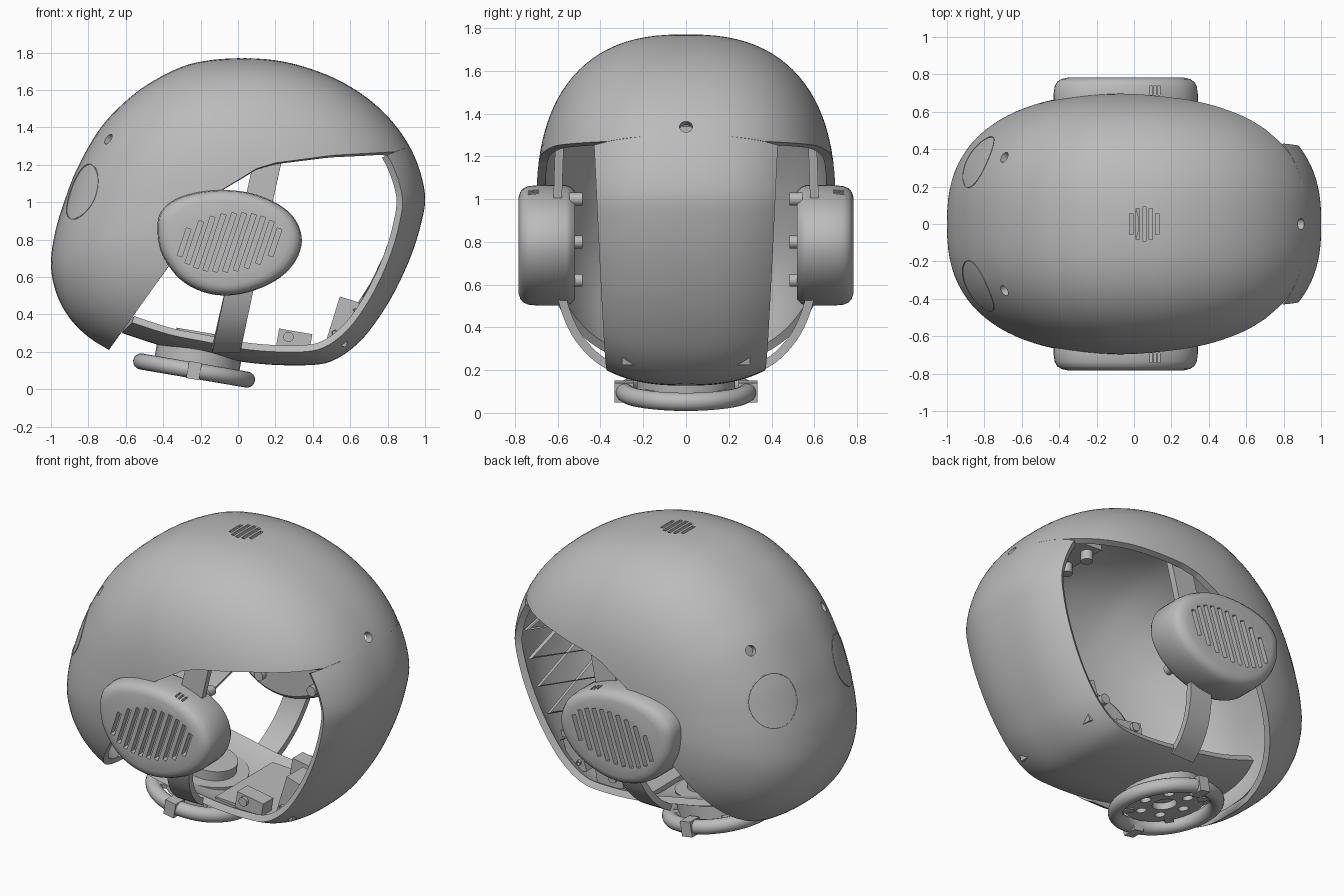
import bpy, bmesh, math
from mathutils import Vector, Matrix, Euler

if "Cube" in bpy.data.objects:
    bpy.data.objects.remove(bpy.data.objects["Cube"])

grey = bpy.data.materials.new("plain grey")
grey.use_nodes = True
grey.diffuse_color = (0.5, 0.5, 0.5, 1)
grey.node_tree.nodes["Principled BSDF"].inputs["Base Color"].default_value = (0.5, 0.5, 0.5, 1)

MID, HALF_W, POW = Vector((0, 0, 0.95)), 0.7, 2.5


def finish(ob, smooth=True):
    bpy.ops.object.select_all(action='DESELECT')
    ob.select_set(True)
    bpy.context.view_layer.objects.active = ob
    if ob.type == 'CURVE':
        bpy.ops.object.convert(target='MESH')
    ob.data.materials.clear()
    ob.data.materials.append(grey)
    if smooth:
        bpy.ops.object.shade_smooth_by_angle(angle=math.radians(35))
    return ob


def from_bmesh(name, bm):
    me = bpy.data.meshes.new(name)
    bm.to_mesh(me)
    bm.free()
    ob = bpy.data.objects.new(name, me)
    bpy.context.collection.objects.link(ob)
    return ob


def apply_mod(ob, kind, **settings):
    mod = ob.modifiers.new(kind, kind)
    for key, value in settings.items():
        setattr(mod, key, value)
    bpy.context.view_layer.objects.active = ob
    bpy.ops.object.modifier_apply(modifier=mod.name)


def cut(ob, cutter):
    cutter.hide_render = True
    apply_mod(ob, 'BOOLEAN', object=cutter, operation='DIFFERENCE', solver='EXACT')
    bpy.data.objects.remove(cutter)


def solid(name, items):
    """Boxes and cylinders (unit sized) placed as one object."""
    bm = bmesh.new()
    for kind, loc, size, rot in items:
        m = Matrix.LocRotScale(Vector(loc), rot, Vector(size))
        if kind == 'box':
            bmesh.ops.create_cube(bm, size=1, matrix=m)
        else:
            bmesh.ops.create_cone(bm, cap_ends=True, segments=32, radius1=0.5,
                                  radius2=0.5, depth=1, matrix=m)
    return from_bmesh(name, bm)


def tilt(a):
    return Euler((0, a, 0)).to_quaternion()


def aim(d):
    return Vector(d).to_track_quat('Z', 'Y')


def grid(name, rows):
    bm = bmesh.new()
    vs = [[bm.verts.new(p) for p in row] for row in rows]
    for a, b in zip(vs, vs[1:]):
        for j in range(len(a) - 1):
            bm.faces.new((a[j], b[j], b[j + 1], a[j + 1]))
    bmesh.ops.remove_doubles(bm, verts=bm.verts, dist=0.0001)
    return from_bmesh(name, bm)


def spline(pts, steps=8, closed=False):
    pts = [Vector(p) for p in pts]
    ext = [pts[-1]] + pts + pts[:2] if closed else [pts[0]] + pts + [pts[-1]]
    out = []
    for a, b, c, d in zip(ext, ext[1:], ext[2:], ext[3:]):
        for k in range(steps):
            t = k / steps
            out.append(0.5 * (2 * b + (c - a) * t + (2 * a - 5 * b + 4 * c - d) * t * t
                              + (3 * b - a - 3 * c + d) * t ** 3))
    return out if closed else out + [pts[-1]]


def polar(pts):
    """Unwrapped (angle, radius) pairs about MID, angle falling."""
    out, last = [], None
    for x, z in pts:
        a = math.atan2(z - MID.z, x)
        if last is None:
            a %= math.tau
        else:
            a = last + (a - last + math.pi) % math.tau - math.pi
        out.append((a, math.hypot(x, z - MID.z)))
        last = a
    return out


def radius(table, a):
    for (a0, r0), (a1, r1) in zip(table, table[1:]):
        if a >= a1:
            t = (a0 - a) / (a0 - a1) if a0 != a1 else 0
            return r0 + (r1 - r0) * max(0, t)
    return table[-1][1]


# Shell: side outline, from the rear lip over the crown to the chin tail
outline = polar(spline([
    (-.69, .21), (-.8, .28), (-.9, .38), (-.97, .51), (-1, .66), (-.98, .83), (-.93, 1),
    (-.86, 1.18), (-.74, 1.39), (-.6, 1.54), (-.45, 1.65), (-.25, 1.74), (0, 1.77),
    (.25, 1.75), (.5, 1.67), (.7, 1.55), (.85, 1.4), (.95, 1.23), (1, 1.04), (.98, .89),
    (.92, .7), (.82, .49), (.7, .31), (.6, .21), (.5, .15), (.4, .13), (.2, .13),
    (0, .15), (-.2, .19), (-.4, .23), (-.62, .3)]))
edge_pts = [(-.69, .21), (-.39, .63), (-.08, 1.07), (.02, 1.13), (.1, 1.18), (.2, 1.21),
            (.5, 1.25), (.84, 1.27)]
opening = polar([Vector(a).lerp(Vector(b), k / 12) for a, b in zip(edge_pts, edge_pts[1:])
                 for k in range(12)] + [edge_pts[-1]])
START, END, CORNER = outline[0][0], outline[-1][0], opening[-1][0]


def shrink(y):
    return (1 - (abs(y) / HALF_W) ** POW) ** (1 / POW)


def surface(a, y, s):
    r = radius(outline, a) * s
    return Vector((r * math.cos(a), y, MID.z + r * math.sin(a)))


def project(p):
    d = Vector(p) - MID
    a = math.atan2(d.z, d.x) % math.tau
    if a > START:
        a -= math.tau
    f = ((math.hypot(d.x, d.z) / radius(outline, a)) ** POW
         + (abs(d.y) / HALF_W) ** POW) ** (1 / POW)
    return MID + d / f


def shell_row(a):
    if a >= CORNER:
        s = min(1, radius(opening, a) / radius(outline, a))
    else:
        s = shrink(0.43 - 0.06 * min(1, (CORNER - a) / 1.5))
    top = math.acos(min(1, s ** (POW / 2)))
    row = []
    for j in range(-22, 23):
        phi = top * j / 22
        y = math.copysign(HALF_W * abs(math.sin(phi)) ** (2 / POW), phi)
        row.append(surface(a, y, math.cos(phi) ** (2 / POW)))
    return row


N = 220
angles = [START + (END - START) * (i / N) ** 1.5 for i in range(N + 1)]
angles = sorted(angles + [CORNER, CORNER - 0.001], reverse=True)
shell = grid("head_shell", [shell_row(a) for a in angles])
apply_mod(shell, 'SOLIDIFY', thickness=0.04, offset=-1)

# Crown vent slots and sensor holes
holes = []
for k in range(-2, 3):
    u = k * 0.035
    holes.append(('box', (.055 + u, 0, 1.77), (.02, 2 * math.sqrt(.0081 - u * u), .2), tilt(0)))
for spot in [(-.68, .35, 1.33), (-.68, -.35, 1.33), (.92, 0, 1.35)]:
    p = project(spot)
    holes.append(('cyl', p, (.06, .06, .2), aim(p - MID)))
cut(shell, solid("shell_cutter", holes))
finish(shell)


def tube(name, pts, r, closed=False):
    cu = bpy.data.curves.new(name, 'CURVE')
    cu.dimensions, cu.bevel_depth, cu.bevel_resolution = '3D', r, 1
    sp = cu.splines.new('POLY')
    sp.points.add(len(pts) - 1)
    for q, p in zip(sp.points, pts):
        q.co = (*p, 1)
    sp.use_cyclic_u = closed
    ob = bpy.data.objects.new(name, cu)
    bpy.context.collection.objects.link(ob)
    return finish(ob)


# Round panel seams on the rear, bracing inside the face strip
for side in (-1, 1):
    c = project((-.85, side * .34, 1.06))
    q = aim(Vector((-1, side * .55, .3)))
    ring = [project(c + q @ Vector((math.cos(t), math.sin(t), 0)) * .155)
            for t in (math.tau * k / 40 for k in range(40))]
    tube("panel_seam", ring, .003, True)
    zig = []
    for k in range(7):
        y = .34 * side * (-1) ** k
        zig.append(MID + (surface(.3 - k * .2, y, shrink(y)) - MID) * .935)
    tube("strip_brace", zig, .014)

# Ear pods with slanted grille slots
egg = spline([(-.43, .84), (-.41, .95), (-.3, 1.03), (-.1, 1.065), (.1, 1.04), (.27, .95),
              (.34, .82), (.31, .69), (.2, .58), (.02, .51), (-.15, .51), (-.3, .58),
              (-.4, .71)], 5, True)
ear_mid = Vector((-.045, .785))
levels = [(.52, .9), (.54, .97), (.56, 1), (.69, 1), (.735, .985), (.76, .95), (.775, .89),
          (.783, .8)]
for side in (-1, 1):
    bm = bmesh.new()
    loops = []
    for y, s in levels:
        pts = [ear_mid + (p - ear_mid) * s for p in egg]
        loops.append([bm.verts.new((p.x, side * y, p.y)) for p in pts])
    n = len(egg)
    for a, b in zip(loops, loops[1:]):
        for i in range(n):
            bm.faces.new((a[i], a[(i + 1) % n], b[(i + 1) % n], b[i]))
    bm.faces.new(loops[0])
    bm.faces.new(loops[-1])
    bmesh.ops.recalc_face_normals(bm, faces=bm.faces)
    ear = from_bmesh("ear_pod", bm)
    slots = []
    for k in range(10):
        u = (k - 4.5) * .054
        h = .33 * math.sqrt(1 - (u / .275) ** 2)
        slots.append(('box', (ear_mid.x + u, side * .78, ear_mid.y), (.026, .07, h), tilt(.32)))
    for k in range(3):
        slots.append(('box', (.09 + k * .022, side * .715, 1.04), (.01, .05, .08), tilt(0)))
    cut(ear, solid("ear_cutter", slots))
    finish(ear)
    pegs = [('cyl', (x, side * .515, z), (.06, .06, .06), aim((0, 1, 0)))
            for x in (-.2, .16) for z in (.62, .8, 1)]
    finish(solid("ear_bolts", pegs))

    # Curved support band from the chin up behind the ear
    path = spline([(.34, .21), (.43, .27), (.52, .38), (.58, .54), (.6, .75), (.6, 1),
                   (.59, 1.3)], 5)
    rows = [[(-.11 + .22 * p.y + w, side * p.x, p.y) for w in (-.075, .075)] for p in path]
    band = grid("support_band", rows)
    apply_mod(band, 'SOLIDIFY', thickness=.04, offset=0)
    finish(band)

    # Chin brackets with bolts
    bolt = aim((0, 1, 0))
    finish(solid("chin_bracket", [
        ('box', (.3, side * .27, .26), (.18, .1, .1), tilt(.17)),
        ('cyl', (.27, side * .325, .28), (.055, .055, .03), bolt),
        ('box', (.56, side * .22, .36), (.11, .16, .25), tilt(.3))]))

# Upper mounting plate and pegs behind the brow
brow = [('box', (.66, 0, 1.33), (.26, .7, .03), tilt(.05))]
brow += [('cyl', (x, y, 1.3), (.07, .07, .08), tilt(0))
         for x in (.58, .74) for y in (-.28, -.1, .1, .28)]
finish(solid("brow_mount", brow))

# Chin floor, neck and hub
LEAN = tilt(.17)
NECK = Vector((-.235, 0, .1))


def on_neck(x, y, z):
    return NECK + LEAN @ Vector((x, y, z))


finish(solid("chin_plate", [('box', (.24, 0, .205), (.4, .56, .03), tilt(.05)),
                            ('cyl', on_neck(.02, 0, .16), (.3, .3, .1), LEAN)]))
neck = solid("neck", [('cyl', on_neck(.01, 0, .08), (.46, .46, .14), LEAN)])
sockets = [('cyl', on_neck(.01, 0, .0), (.14, .14, .1), LEAN)]
for k in range(6):
    t = math.tau * k / 6
    sockets.append(('cyl', on_neck(.01 + .14 * math.cos(t), .14 * math.sin(t), 0),
                    (.06, .06, .08), LEAN))
cut(neck, solid("neck_cutter", sockets))
finish(neck)

# Collar ring, its spokes and clips
bpy.ops.mesh.primitive_torus_add(major_radius=.287, minor_radius=.043, major_segments=64,
                                 minor_segments=16, location=NECK, rotation=(0, .17, 0))
collar = bpy.context.object
collar.name = "collar_ring"
finish(collar)
spokes = []
for k in range(4):
    t = math.tau * (k + .5) / 4
    spokes.append(('box', on_neck(.24 * math.cos(t), .24 * math.sin(t), .02), (.12, .05, .03),
                   LEAN @ Euler((0, 0, t)).to_quaternion()))
for side in (-1, 1):
    spokes.append(('box', on_neck(0, side * .29, 0), (.07, .09, .092), LEAN))
finish(solid("collar_spokes", spokes))
